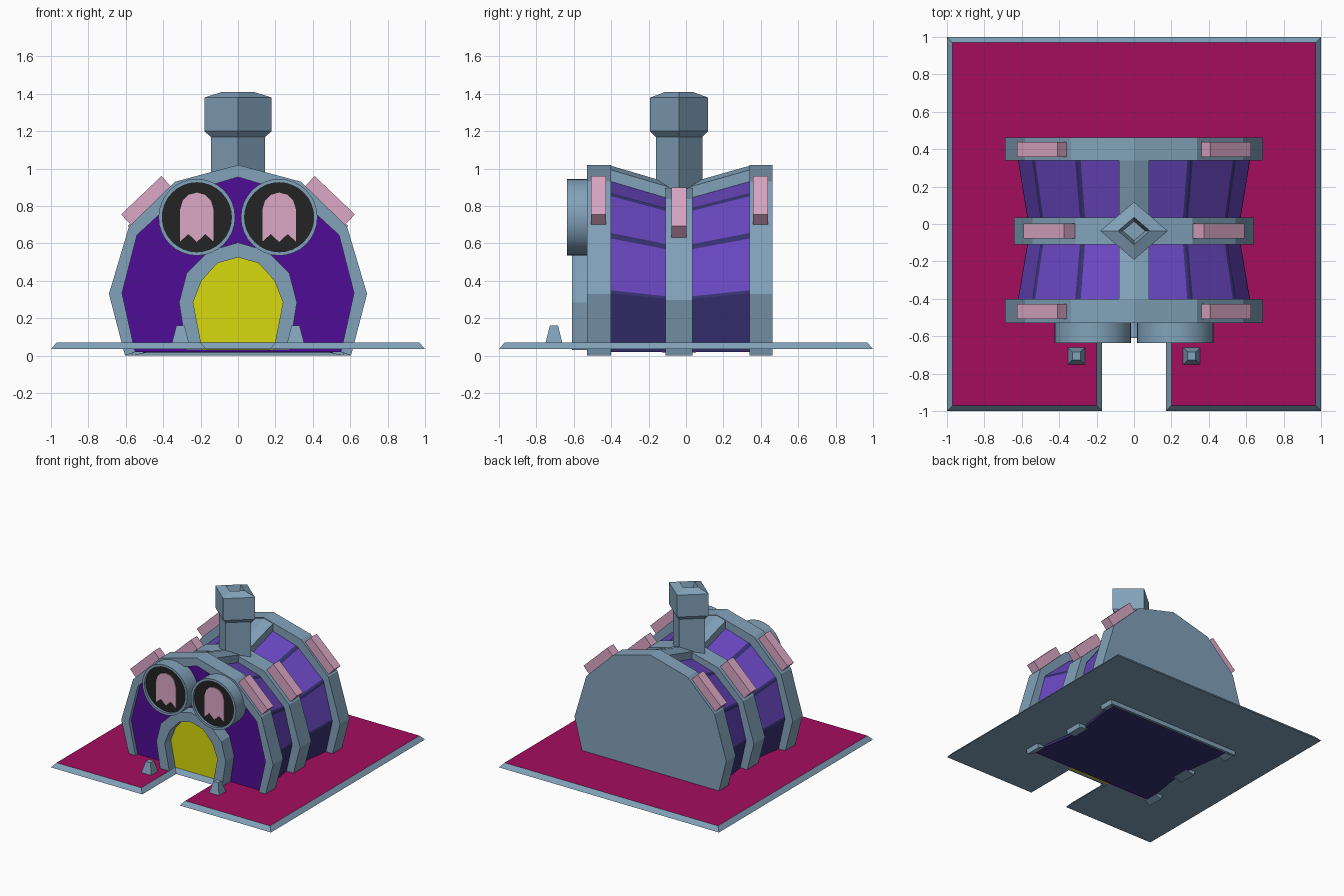
import bpy, bmesh, math
from mathutils import Vector

if "Cube" in bpy.data.objects:
    bpy.data.objects.remove(bpy.data.objects["Cube"])


def material(name, rgb):
    lin = [((c / 255 + 0.055) / 1.055) ** 2.4 if c > 10 else c / 255 / 12.92 for c in rgb]
    m = bpy.data.materials.new(name)
    m.use_nodes = True
    m.diffuse_color = (*lin, 1)
    m.node_tree.nodes["Principled BSDF"].inputs["Base Color"].default_value = (*lin, 1)
    return m


STEEL = material("blue grey", (130, 162, 186))
MAGENTA = material("magenta", (165, 13, 95))
VIOLET = material("deep violet", (80, 12, 150))
PANEL = material("panel purple", (106, 71, 194))
NAVY = material("dark indigo", (56, 50, 116))
YELLOW = material("yellow", (218, 218, 14))
PINK = material("pink", (220, 168, 198))
BLACK = material("black", (35, 35, 35))


def loft(name, sections, mats, rule=None, cap_mats=(0, 0)):
    """Bridge equal closed sections and cap both ends; rule(i, j) picks a material."""
    bm = bmesh.new()
    rings = [[bm.verts.new(p) for p in s] for s in sections]
    n = len(rings[0])
    for i, (a, b) in enumerate(zip(rings, rings[1:])):
        for j in range(n):
            k = (j + 1) % n
            f = bm.faces.new((a[j], a[k], b[k], b[j]))
            f.material_index = rule(i, j) if rule else 0
    for ring, m in zip((rings[0], rings[-1]), cap_mats):
        bm.faces.new(ring).material_index = m
    bmesh.ops.recalc_face_normals(bm, faces=bm.faces)
    me = bpy.data.meshes.new(name)
    bm.to_mesh(me)
    bm.free()
    for m in mats:
        me.materials.append(m)
    ob = bpy.data.objects.new(name, me)
    bpy.context.collection.objects.link(ob)
    return ob


def mirrored(half):
    """Half profile from foot to apex, continued down the other side."""
    return half + [(-x, z) for x, z in reversed(half[:-1])]


def scaled(half, sx, sz):
    return [(x * sx, z * sz) for x, z in half]


def prism(name, pts, y0, y1, mat):
    return loft(name, [[(x, y, z) for x, z in pts] for y in (y0, y1)], [mat])


def arch(name, outer, inner, y0, y1):
    pairs = zip(mirrored(outer), mirrored(inner))
    return loft(name, [[(ox, y0, oz), (ox, y1, oz), (ix, y1, iz), (ix, y0, iz)]
                       for (ox, oz), (ix, iz) in pairs], [STEEL])


# Base slab with sloped rim and an entrance notch
def slab_outline(i, z):
    e, g, d = 1 - i, 0.17 + i, -0.56 + i
    return [(x, y, z) for x, y in ((-e, -e), (-g, -e), (-g, d), (g, d),
                                   (g, -e), (e, -e), (e, e), (-e, e))]


loft("base_slab", [slab_outline(0, 0.035), slab_outline(0.03, 0.07)],
     [STEEL, MAGENTA], cap_mats=(0, 1))

# Arched ribs
OUTER = [(0.604, 0), (0.69, 0.33), (0.583, 0.69), (0.337, 0.93), (0, 1.02)]
INNER = [(0.55, 0.02), (0.62, 0.334), (0.54, 0.645), (0.30, 0.865), (0, 0.955)]
MID = (0.93, 0.9)
arch("front_rib", OUTER, INNER, -0.53, -0.40)
arch("back_rib", OUTER, INNER, 0.34, 0.46)
arch("middle_rib", scaled(OUTER, *MID), scaled(INNER, 0.88, 0.86), -0.11, 0.035)
prism("back_wall", mirrored(OUTER), 0.44, 0.462, STEEL)
prism("front_wall", mirrored(INNER), -0.50, -0.488, VIOLET)

# Hull: bands at the corners, coloured panels between them
hull_half = [INNER[0]]
for a, b in zip(INNER[1:], INNER[2:]):
    a, b = Vector(a), Vector(b)
    hull_half += [tuple(a.lerp(b, t)) for t in (0, 0.05, 0.94)]
hull_half.append(INNER[-1])
hull_sections = []
for y, s in ((-0.49, 0), (-0.40, 0), (-0.11, 1), (0.035, 1), (0.34, 0), (0.44, 0)):
    pts = mirrored(scaled(hull_half, 1 - 0.08 * s, 1 - 0.09 * s))
    hull_sections.append([(x, y, z) for x, z in pts])
last = len(hull_sections[0]) - 1
loft("hull", hull_sections, [NAVY, PANEL],
     rule=lambda i, j: int(j % 3 == 2 and j != last))

# Ridge beam dipping at the middle
ridge = [(-0.08, -0.09), (0.08, -0.09), (0.08, -0.022), (0, 0), (-0.08, -0.022)]
loft("roof_ridge", [[(x, y, top + z) for x, z in ridge]
                    for y, top in ((-0.41, 1.018), (-0.037, 0.908), (0.35, 1.018))], [STEEL])

# Chimney, diamond in plan, with a hollow top
chimney = [(0.145, 0.8), (0.145, 1.17), (0.18, 1.2), (0.18, 1.38),
           (0.085, 1.41), (0.06, 1.33)]
loft("chimney", [[(r, -0.037, z), (0, -0.037 + r * 0.86, z),
                  (-r, -0.037, z), (0, -0.037 - r * 0.86, z)] for r, z in chimney], [STEEL])

# Doorway arch and door
DOOR_OUT = [(0.275, 0.03), (0.315, 0.285), (0.275, 0.44), (0.155, 0.56), (0, 0.605)]
DOOR_IN = [(0.19, 0.03), (0.24, 0.285), (0.195, 0.40), (0.11, 0.495), (0, 0.525)]
arch("door_frame", DOOR_OUT, DOOR_IN, -0.61, -0.49)
prism("door", mirrored(DOOR_IN), -0.53, -0.50, YELLOW)

# Notched tab shape used inside each round window
tab = [(0.09, -0.13), (0.09, 0.04), (0.075, 0.09), (0.045, 0.12), (0, 0.132)]
tab = mirrored(tab) + [(-0.045, -0.09), (0, -0.132), (0.045, -0.09)]

for side, sx in (("left", 1), ("right", -1)):
    # Round window
    cx, cz = 0.22 * sx, 0.74
    rings = []
    for r, y in ((0.205, -0.49), (0.205, -0.635), (0.185, -0.635), (0.185, -0.615)):
        rings.append([(cx + r * math.cos(t * math.tau / 32), y,
                       cz + r * math.sin(t * math.tau / 32)) for t in range(32)])
    window = loft(side + "_round_window", rings, [STEEL, BLACK], cap_mats=(0, 1))
    bpy.ops.object.select_all(action="DESELECT")
    window.select_set(True)
    bpy.context.view_layer.objects.active = window
    bpy.ops.object.shade_smooth_by_angle(angle=math.radians(35))
    prism(side + "_window_tab", [(cx + x, cz + z) for x, z in tab], -0.622, -0.614, PINK)

    # Shoulder blocks on the ribs
    block = [(0.625, 0.755), (0.41, 0.96), (0.345, 0.892), (0.56, 0.687)]
    for rib, y, dx, dz in (("front", -0.468, 0, 0), ("middle", -0.037, -0.035, -0.062),
                           ("back", 0.398, 0, 0)):
        prism(f"{side}_{rib}_block", [((x + dx) * sx, z + dz) for x, z in block],
              y - 0.04, y + 0.04, PINK)

    # Entrance post
    loft(side + "_post", [[(0.308 * sx + a * h, -0.706 + b * h, z)
                           for a, b in ((-1, -1), (1, -1), (1, 1), (-1, 1))]
                          for h, z in ((0.046, 0.065), (0.022, 0.16))], [STEEL])
